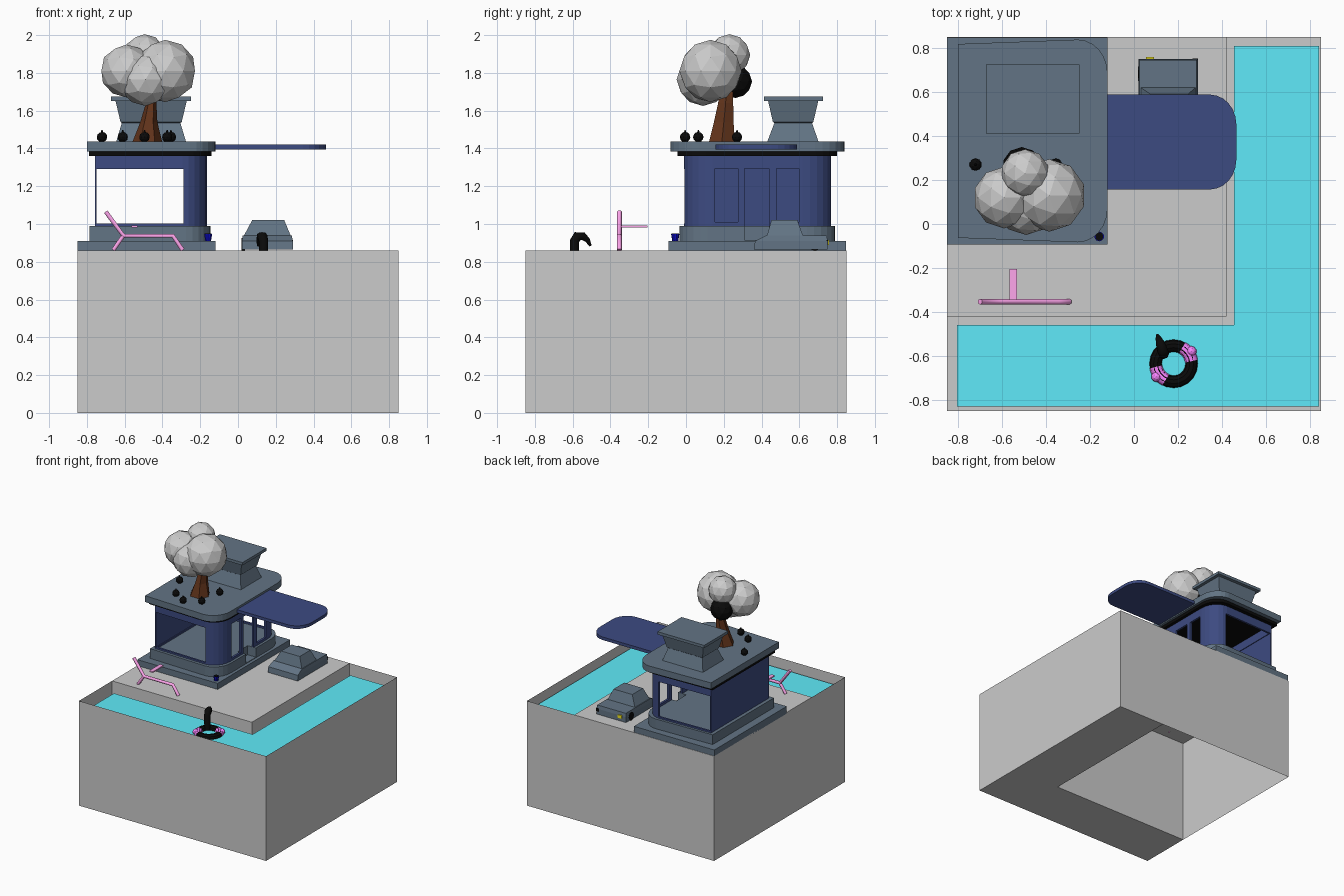
import bpy, bmesh, math
from mathutils import Vector

if "Cube" in bpy.data.objects:
    bpy.data.objects.remove(bpy.data.objects["Cube"])


def mat(name, r, g, b):
    m = bpy.data.materials.new(name)
    m.diffuse_color = (*[min(1, (c / 255) ** 2.2 / 0.55) for c in (r, g, b)], 1)
    m.use_nodes = True
    m.node_tree.nodes["Principled BSDF"].inputs["Base Color"].default_value = m.diffuse_color
    return m


SLATE = mat("slate", 75, 88, 100)
NAVY = mat("navy", 48, 58, 98)
BLACK = mat("black", 14, 14, 14)
WATER = mat("water", 73, 178, 190)
PINK = mat("pink", 205, 125, 180)
VIOLET = mat("violet", 190, 100, 200)
BROWN = mat("brown", 75, 42, 25)
BLUE = mat("blue", 15, 15, 150)
YELLOW = mat("yellow", 190, 180, 30)


def mesh(name, verts, faces, m=None, fix=True):
    me = bpy.data.meshes.new(name)
    me.from_pydata(verts, [], faces)
    if fix:
        bm = bmesh.new()
        bm.from_mesh(me)
        bmesh.ops.recalc_face_normals(bm, faces=bm.faces)
        bm.to_mesh(me)
        bm.free()
    ob = bpy.data.objects.new(name, me)
    bpy.context.collection.objects.link(ob)
    if m:
        me.materials.append(m)
    return ob


def loft(name, rings, m=None):
    """Closed solid through rings of equal length: [(z, [(x, y)...])...]"""
    n = len(rings[0][1])
    v = [(x, y, z) for z, ps in rings for x, y in ps]
    f = [tuple(range(n)), tuple(range(len(v) - n, len(v)))]
    for k in range(len(rings) - 1):
        for i in range(n):
            j = (i + 1) % n
            f.append((k * n + i, k * n + j, k * n + n + j, k * n + n + i))
    return mesh(name, v, f, m)


def rect(x0, x1, y0, y1):
    return [(x0, y0), (x1, y0), (x1, y1), (x0, y1)]


def box(name, x0, x1, y0, y1, z0, z1, m=None):
    return loft(name, [(z0, rect(x0, x1, y0, y1)), (z1, rect(x0, x1, y0, y1))], m)


def rounded(x0, x1, y0, y1, rx, ry, t=0.0, n=6):
    """Outline with square corners at -x and round corners at +x."""
    arc = [(math.sin(a * math.pi / 2 / n), math.cos(a * math.pi / 2 / n)) for a in range(n + 1)]
    low = [(x1 - rx + rx * s, y0 + ry - ry * c) for s, c in arc]
    high = [(x1 - rx + rx * s, y1 - ry + ry * c) for s, c in reversed(arc)]
    return [(x0, y0 + t)] + low + high + [(x0, y1 - t)]


def prism(name, pts, z0, z1, m=None):
    return loft(name, [(z0, pts), (z1, pts)], m)


def cut(ob, cutter):
    md = ob.modifiers.new("cut", 'BOOLEAN')
    md.operation, md.solver, md.object = 'DIFFERENCE', 'EXACT', cutter
    bpy.context.view_layer.objects.active = ob
    bpy.ops.object.modifier_apply(modifier=md.name)
    bpy.data.objects.remove(cutter)


def tube(name, pts, r, m, res=2, radii=None):
    cu = bpy.data.curves.new(name, 'CURVE')
    cu.dimensions, cu.bevel_depth, cu.bevel_resolution, cu.use_fill_caps = '3D', r, res, True
    sp = cu.splines.new('POLY')
    sp.points.add(len(pts) - 1)
    for i, p in enumerate(pts):
        sp.points[i].co = (*p, 1)
        sp.points[i].radius = radii[i] if radii else 1
    ob = bpy.data.objects.new(name, cu)
    bpy.context.collection.objects.link(ob)
    cu.materials.append(m)


def ball(name, loc, r, m=None, sub=2):
    bpy.ops.mesh.primitive_ico_sphere_add(subdivisions=sub, radius=r, location=loc)
    ob = bpy.context.object
    ob.name = name
    if m:
        ob.data.materials.append(m)


# base shell: outer walls, L-shaped pool floor, curb walls and terrace top, hollow below
B, E, T = 0.85, 0.42, 0.86
walls = [(-B, -B), (B, -B), (B, B), (-B, B)]
inner = [(-B, -E), (E, -E), (E, B)]
v = [(x, y, z) for x, y in walls + inner for z in (0, T)]
f = [(0, 2, 3, 1), (2, 4, 5, 3), (4, 6, 7, 5), (6, 0, 1, 7),
     (8, 10, 11, 9), (10, 12, 13, 11), (9, 11, 13, 7), (0, 8, 10, 12, 4, 2)]
mesh("terrace_base", v, f, None, fix=False)

# pool water sheet
w = [(-.805, -.83), (.84, -.83), (.84, .81), (.455, .81), (.455, -.46), (-.805, -.46)]
mesh("pool_water", [(x, y, .785) for x, y in w], [(0, 1, 4, 5), (1, 2, 3, 4)], WATER)

# building plinth in two steps
box("plinth_lower", -.85, -.12, -.093, .847, .85, .91, SLATE)
step = prism("plinth_upper", rounded(-.785, -.145, -.035, .79, .13, .15, .015), .91, .99, SLATE)
cut(step, box("door_cutter", -.22, .1, .31, .44, .915, 1.2))

# hollow walls with through windows and a door
house = prism("walls", rounded(-.757, -.165, -.01, .768, .13, .15, .012), .985, 1.365, NAVY)
cut(house, prism("room_cutter", rounded(-.742, -.182, .006, .752, .12, .14, .012), .9, 1.5))
cut(house, box("window_cutter", -.748, -.288, -.5, 1.3, 1.003, 1.29))
for y0, y1, z0 in ((.153, .274, 1.01), (.31, .44, .9), (.48, .597, 1.01)):
    cut(house, box("side_cutter", -.3, .1, y0, y1, z0, 1.293))

# trim, roof slab, awning
prism("roof_trim", rounded(-.79, -.14, -.045, .80, .13, .15, .015), 1.36, 1.387, BLACK)
prism("roof_slab", rounded(-.80, -.12, -.083, .838, .135, .155, .02), 1.385, 1.437, SLATE)
prism("awning", rounded(-.15, .465, .157, .588, .12, .135), 1.395, 1.42, NAVY)

# waisted rooftop vent
loft("roof_vent", [(1.435, rect(-.645, -.275, .43, .702)), (1.535, rect(-.615, -.305, .468, .667)),
                   (1.54, rect(-.622, -.298, .46, .674)), (1.65, rect(-.648, -.272, .435, .70)),
                   (1.652, rect(-.672, -.248, .412, .725)), (1.675, rect(-.672, -.248, .412, .725))], SLATE)

# tree on the roof
rings = []
for z, x, y, rx, ry in ((1.437, -.48, .19, .078, .078), (1.54, -.472, .20, .045, .06),
                        (1.64, -.46, .21, .028, .046), (1.76, -.47, .215, .025, .04)):
    rings.append((z, [(x + rx * math.cos(a * math.pi / 3), y + ry * math.sin(a * math.pi / 3))
                      for a in range(6)]))
loft("tree_trunk", rings, BROWN)
for i, (x, y, z, r) in enumerate(((-.59, .12, 1.81, .14), (-.385, .13, 1.81, .165),
                                  (-.49, .09, 1.765, .14), (-.495, .23, 1.895, .11))):
    ball(f"foliage_{i}", (x, y, z), r)
ball("foliage_dark", (-.51, .262, 1.755), .088, BLACK)

# fallen fruit around the trunk
for i, (x, y) in enumerate(((-.72, .27), (-.61, .065), (-.495, -.005), (-.375, .065), (-.355, .27))):
    ball(f"fruit_{i}", (x, y, 1.46), .028, BLACK)
    bpy.ops.mesh.primitive_cone_add(vertices=5, radius1=.008, radius2=.003, depth=.015,
                                    location=(x, y, 1.49))
    bpy.context.object.name = f"fruit_stem_{i}"
    bpy.context.object.data.materials.append(BLACK)

# parked car
loft("car_body", [(.865, rect(.02, .29, .36, .75)), (.91, rect(.02, .29, .365, .75)),
                  (.938, rect(.025, .285, .42, .745))], SLATE)
loft("car_cabin", [(.936, rect(.03, .28, .428, .62)), (1.02, rect(.075, .245, .452, .59))], SLATE)
box("car_headlight", .055, .09, .745, .758, .89, .915, YELLOW)
box("car_dark_headlight", .265, .29, .745, .753, .89, .915, BLACK)
bpy.ops.mesh.primitive_cylinder_add(vertices=12, radius=.033, depth=.02, location=(.028, .682, .892),
                                    rotation=(0, math.pi / 2, 0))
bpy.context.object.name = "car_wheel"
bpy.context.object.data.materials.append(BLACK)

# lounge chair with side bar
Y = -.353
tube("lounger_frame", [(-.70, Y, 1.065), (-.607, Y, .938), (-.345, Y, .938), (-.293, Y, .862)], .013, PINK, 1)
tube("lounger_leg", [(-.607, Y, .938), (-.66, Y, .862)], .012, PINK, 1)
box("lounger_armrest", -.565, -.532, -.345, -.205, .982, .992, PINK)

# bird-shaped swim ring
C = Vector((.18, -.635, .79))
bpy.ops.mesh.primitive_torus_add(major_segments=20, minor_segments=10, major_radius=.082,
                                 minor_radius=.028, location=C)
bpy.context.object.name = "swim_ring"
bpy.context.object.data.materials.append(BLACK)
for i, (a0, a1) in enumerate(((8, 62), (190, 244))):
    angs = [math.radians(a0 + (a1 - a0) * k / 5) for k in range(6)]
    tube(f"ring_band_{i}", [C + Vector((.082 * math.cos(a), .082 * math.sin(a), 0)) for a in angs],
         .0295, VIOLET)
    a = math.radians((a0 + a1) / 2)
    ball(f"ring_wing_{i}", C + Vector((.098 * math.cos(a), .098 * math.sin(a), .012)), .024, VIOLET)
tube("bird_neck", [(.135, -.59, .79), (.135, -.59, .91), (.13, -.575, .935), (.12, -.545, .935),
                   (.112, -.522, .915), (.106, -.505, .885)], .026, BLACK, 2, [.9, .95, 1, .85, .55, .25])

# small bucket on the plinth corner
bpy.ops.mesh.primitive_cone_add(vertices=10, radius1=.016, radius2=.022, depth=.036,
                                location=(-.158, -.057, .929))
bpy.context.object.name = "bucket"
bpy.context.object.data.materials.append(BLUE)
bpy.ops.mesh.primitive_cylinder_add(vertices=10, radius=.019, depth=.004, location=(-.158, -.057, .947))
bpy.context.object.name = "bucket_opening"
bpy.context.object.data.materials.append(BLACK)
